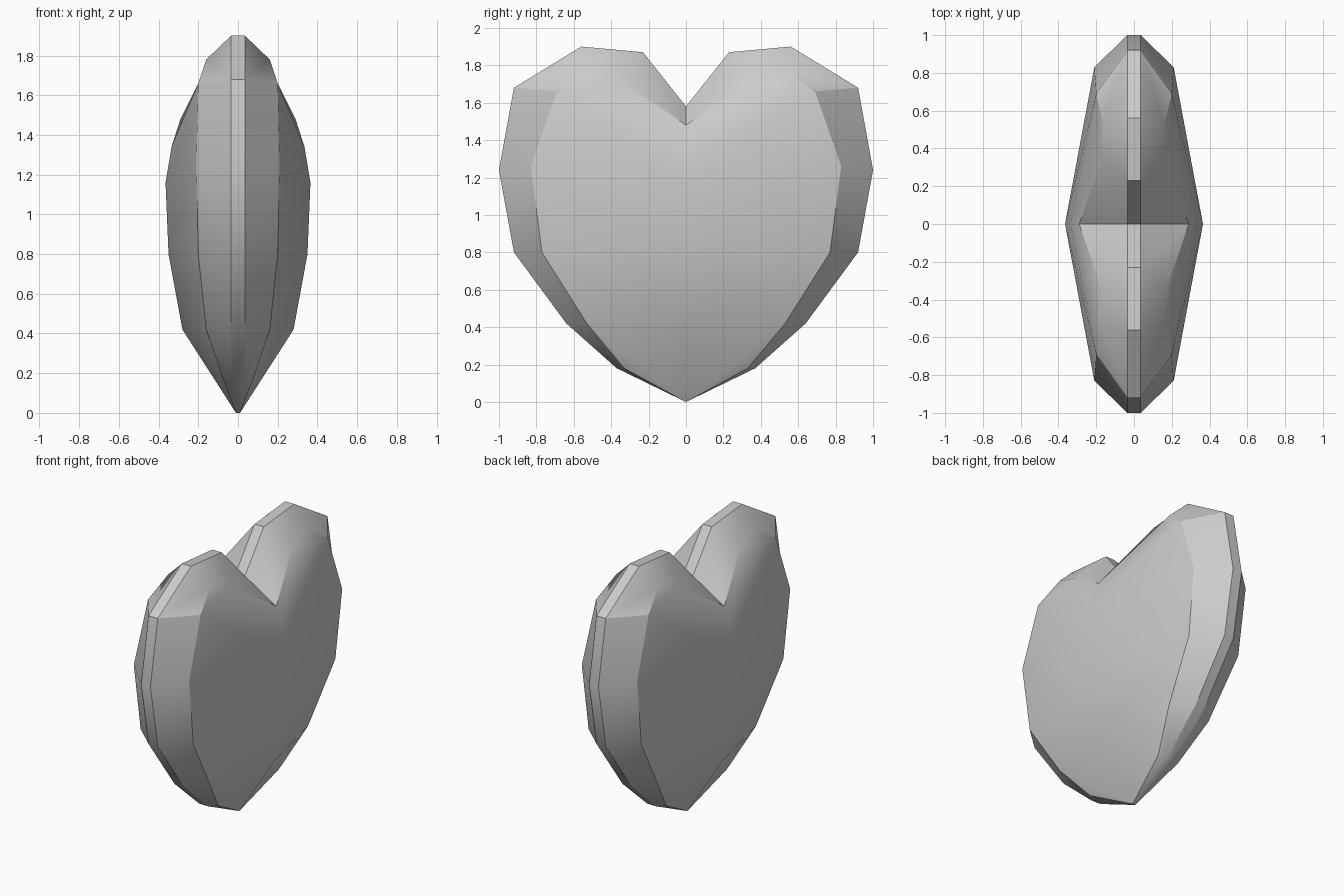
import bpy, bmesh

if "Cube" in bpy.data.objects:
    bpy.data.objects.remove(bpy.data.objects["Cube"], do_unlink=True)

HALF_RIM = 0.035

# Half outline of the heart (y, z), from the bottom tip round to the cleft
outline = [(0, 0), (0.37, 0.18), (0.64, 0.42), (0.92, 0.80), (1, 1.24),
           (0.92, 1.68), (0.56, 1.90), (0.23, 1.87), (0, 1.58)]
# Crease ring on the side face (x, y, z), one point per inner outline point
crease = [(0.08, 0.33, 0.18), (0.16, 0.53, 0.42), (0.2, 0.77, 0.80), (0.21, 0.83, 1.26),
          (0.2, 0.69, 1.66), (0.16, 0.53, 1.78), (0.17, 0.35, 1.72)]
# Middle ridge of the side face (x, z) at y = 0
ridge = [(0.28, 0.42), (0.35, 0.80), (0.365, 1.16), (0.335, 1.34), (0.29, 1.48)]


def add_quarter(bm, sx, sy):
    """Add one quarter of the heart, flipped by the given signs."""
    def vert(x, y, z):
        return bm.verts.new((sx * x, sy * y, z))

    middle = [vert(0, y, z) for y, z in outline]
    rim = [vert(0.01 if z == 0 else HALF_RIM, y, z) for y, z in outline]
    ring = [vert(*p) for p in crease]
    mid = [vert(x, 0, z) for x, z in ridge]

    # Flat rim strip
    faces = [(middle[i], middle[i + 1], rim[i + 1], rim[i]) for i in range(len(rim) - 1)]
    # Sloped band between rim and crease
    faces += [(rim[i + 1], rim[i + 2], ring[i + 1], ring[i]) for i in range(len(ring) - 1)]
    faces += [(rim[0], rim[1], ring[0]), (rim[-2], rim[-1], mid[-1], ring[-1])]
    # Broad side panels
    faces += [(mid[i], ring[i + 1], ring[i + 2], mid[i + 1]) for i in range(3)]
    # Bottom point and lobe top
    faces += [(rim[0], ring[0], ring[1], mid[0]),
              (mid[3], ring[4], ring[6], mid[4]), (ring[4], ring[5], ring[6])]
    for f in faces:
        bm.faces.new(f)


bm = bmesh.new()
for sx in (1, -1):
    for sy in (1, -1):
        add_quarter(bm, sx, sy)
bmesh.ops.remove_doubles(bm, verts=bm.verts, dist=0.001)
bmesh.ops.recalc_face_normals(bm, faces=bm.faces)
mesh = bpy.data.meshes.new("heart")
bm.to_mesh(mesh)
bm.free()

heart = bpy.data.objects.new("heart", mesh)
bpy.context.collection.objects.link(heart)

# Single plain grey
grey = bpy.data.materials.new("plain_grey")
grey.use_nodes = True
colour = (0.6, 0.6, 0.6, 1)
grey.diffuse_color = colour
grey.node_tree.nodes["Principled BSDF"].inputs["Base Color"].default_value = colour
mesh.materials.append(grey)

bpy.ops.object.select_all(action="DESELECT")
heart.select_set(True)
bpy.context.view_layer.objects.active = heart
bpy.ops.object.shade_smooth_by_angle()
